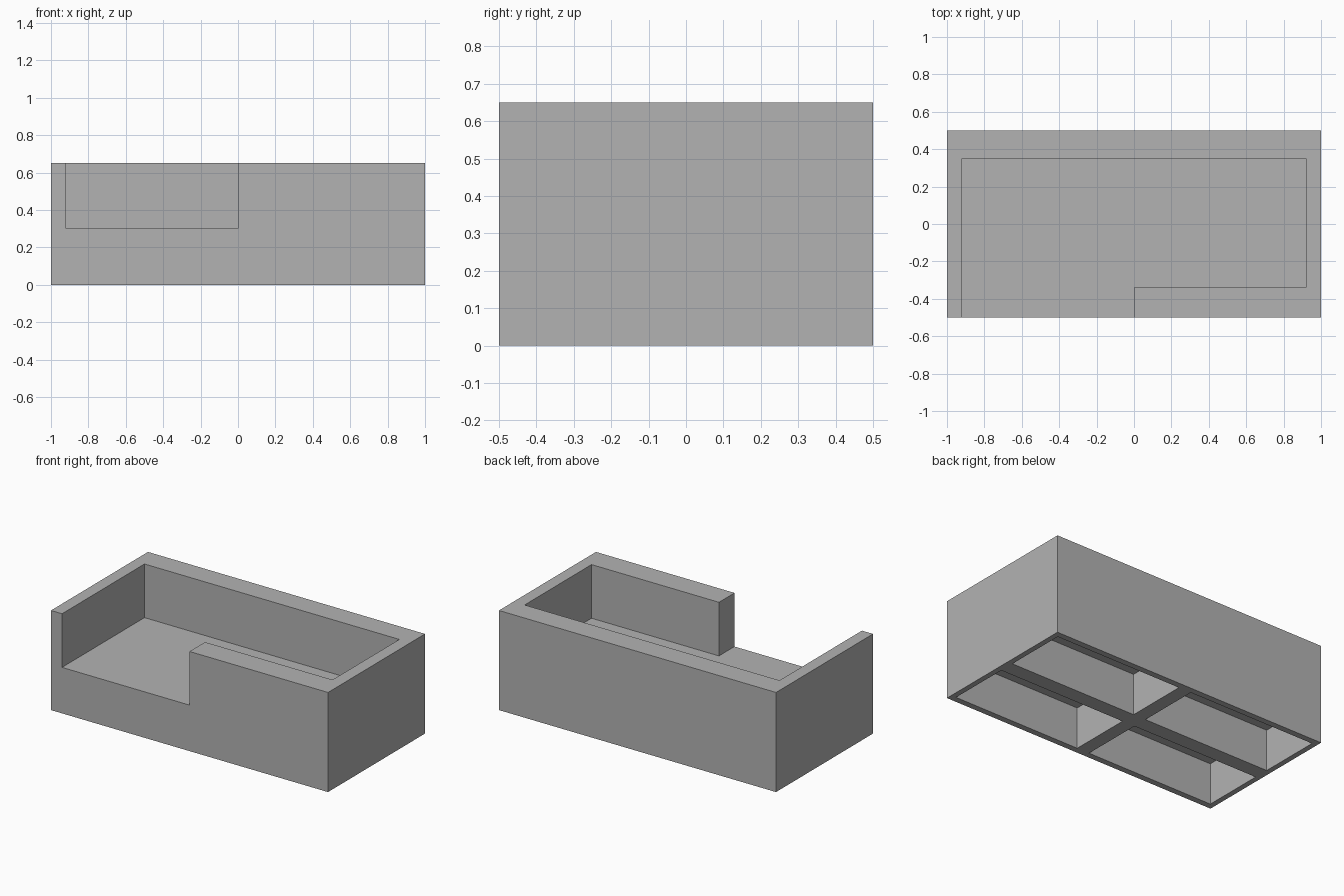
import bpy
import bmesh
from mathutils import Vector

if "Cube" in bpy.data.objects:
    bpy.data.objects.remove(bpy.data.objects["Cube"], do_unlink=True)

# Single flat grey
GREY = (0.45, 0.45, 0.45, 1.0)
grey = bpy.data.materials.new("plain grey")
grey.use_nodes = True
grey.diffuse_color = GREY
grey.node_tree.nodes["Principled BSDF"].inputs["Base Color"].default_value = GREY


def box(name, low, high):
    """Add a box spanning two opposite corners."""
    low, high = Vector(low), Vector(high)
    bm = bmesh.new()
    bmesh.ops.create_cube(bm, size=1)
    bmesh.ops.scale(bm, vec=high - low, verts=bm.verts)
    bmesh.ops.translate(bm, vec=(low + high) / 2, verts=bm.verts)
    mesh = bpy.data.meshes.new(name)
    bm.to_mesh(mesh)
    bm.free()
    mesh.materials.append(grey)
    obj = bpy.data.objects.new(name, mesh)
    bpy.context.collection.objects.link(obj)
    return obj


def cut(target, low, high):
    """Subtract a box from the target and discard the cutter."""
    cutter = box("cutter", low, high)
    cutter.hide_render = True
    mod = target.modifiers.new("cut", 'BOOLEAN')
    mod.operation = 'DIFFERENCE'
    mod.solver = 'EXACT'
    mod.object = cutter
    bpy.context.view_layer.objects.active = target
    bpy.ops.object.modifier_apply(modifier=mod.name)
    bpy.data.objects.remove(cutter, do_unlink=True)


# Outer block
tray = box("open_front_tray", (-1, -0.5, 0), (1, 0.5, 0.65))

# Upper recess, then the opening through half of the front wall
FLOOR = 0.30
cut(tray, (-0.92, -0.34, FLOOR), (0.92, 0.35, 0.8))
cut(tray, (-0.92, -0.6, FLOOR), (0, 0, 0.8))

# Four pockets underneath, separated by a cross of ribs
RIB_X, RIB_Y, EDGE_X, EDGE_Y, DEPTH = 0.045, 0.05, 0.965, 0.46, 0.27
for x0, x1 in ((-EDGE_X, -RIB_X), (RIB_X, EDGE_X)):
    for y0, y1 in ((-EDGE_Y, -RIB_Y), (RIB_Y, EDGE_Y)):
        cut(tray, (x0, y0, -0.1), (x1, y1, DEPTH))
